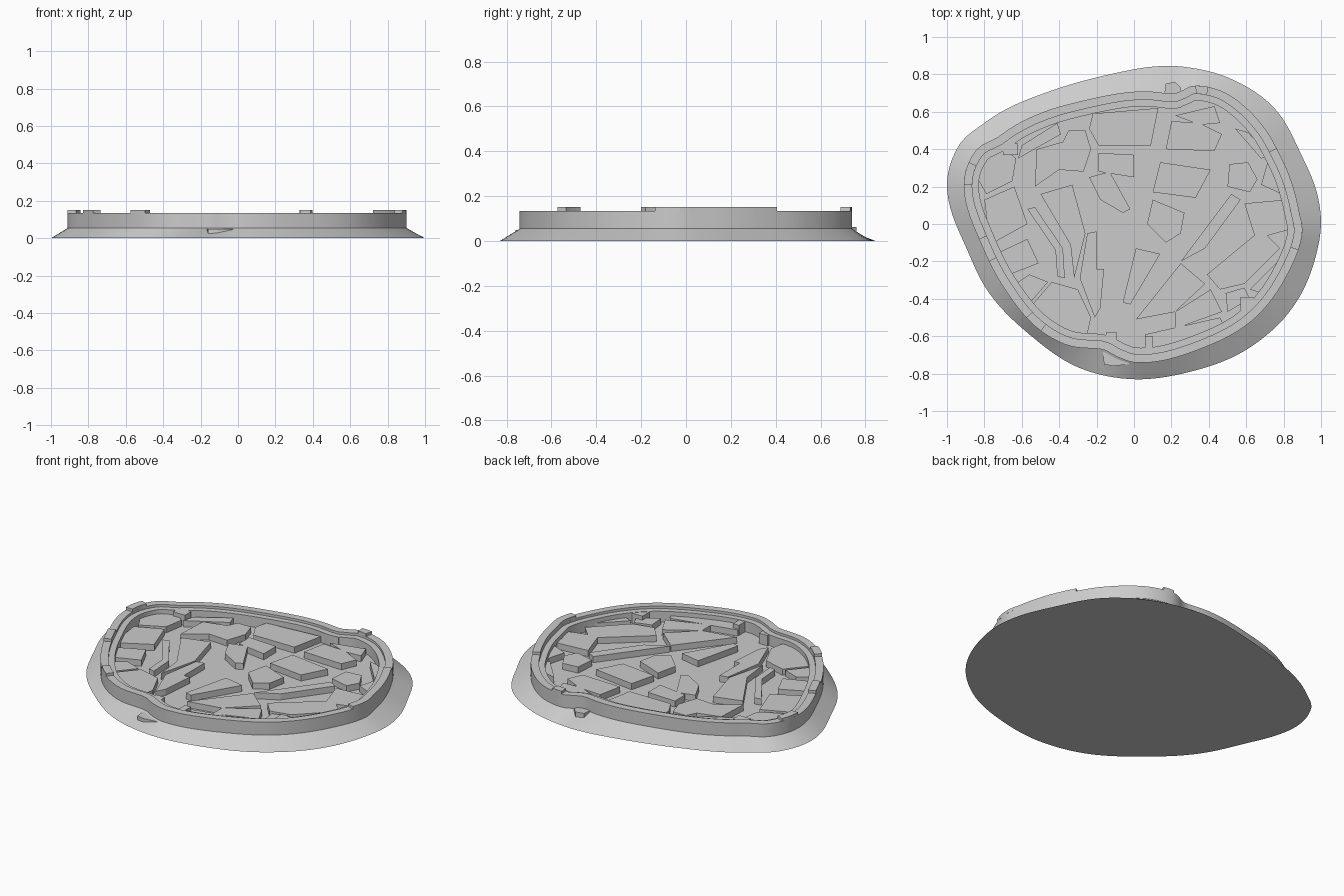
import bpy, bmesh, math
from mathutils import Vector

if "Cube" in bpy.data.objects:
    bpy.data.objects.remove(bpy.data.objects["Cube"])

# Outline control points in hundredths, counter-clockwise
SKIRT = [(100, 0), (98, 16), (89, 38), (75, 62), (51, 78), (27, 84), (-13, 80), (-45, 71),
         (-80, 54), (-93, 43), (-100, 21), (-90, -12), (-80, -33), (-56, -59), (-29, -77),
         (0, -83), (30, -79), (62, -66), (86, -43), (98, -14)]
WALL = [(90, -5), (88, 8), (78, 37), (70, 51), (51, 69), (41, 73), (33, 74), (28, 73), (24, 70), (16, 70),
        (-27, 66), (-72, 47), (-84, 40), (-91, 22), (-82, -10), (-69, -35), (-50, -57), (-35, -65),
        (-17, -67), (-9, -71), (0, -74), (35, -67), (65, -50), (82, -27)]

FLOOR, LEDGE, RIM, TAB, PLATE = 0.055, 0.12, 0.135, 0.152, 0.093
INSET = (0.045, 0.08)


def polar_curve(points):
    """Smooth closed radius curve through the control points."""
    data = sorted((math.atan2(y, x) % math.tau, math.hypot(x, y) / 100) for x, y in points)
    n = len(data)

    def at(i):
        return data[i % n][0] + math.tau * (i // n), data[i % n][1]

    def slope(i):
        (a, r), (b, s) = at(i - 1), at(i + 1)
        return (s - r) / (b - a)

    def point(angle):
        a = angle % math.tau
        i = max((k for k in range(n) if data[k][0] <= a), default=-1)
        (a0, r0), (a1, r1) = at(i), at(i + 1)
        d = a1 - a0
        t = (a - a0) / d
        r = ((2*t**3 - 3*t**2 + 1) * r0 + (t**3 - 2*t**2 + t) * d * slope(i)
             + (3*t**2 - 2*t**3) * r1 + (t**3 - t**2) * d * slope(i + 1))
        return Vector((r * math.cos(angle), r * math.sin(angle)))
    return point


def ring(curve, angles, z, inset=0):
    out = []
    for a in angles:
        p = curve(a)
        t = (curve(a + 0.03) - curve(a - 0.03)).normalized()
        out.append((p.x - t.y * inset, p.y + t.x * inset, z))
    return out


def finish(name, bm, smooth=False):
    bmesh.ops.recalc_face_normals(bm, faces=bm.faces)
    mesh = bpy.data.meshes.new(name)
    bm.to_mesh(mesh)
    bm.free()
    ob = bpy.data.objects.new(name, mesh)
    bpy.context.collection.objects.link(ob)
    if smooth:
        bpy.context.view_layer.objects.active = ob
        ob.select_set(True)
        bpy.ops.object.shade_smooth_by_angle(angle=math.radians(25))
        ob.select_set(False)
    return ob


def loft(name, rings, smooth=False):
    """Skin a stack of equal closed rings and cap both ends."""
    bm = bmesh.new()
    loops = [[bm.verts.new(p) for p in r] for r in rings]
    n = len(loops[0])
    for lo, hi in zip(loops, loops[1:]):
        for i in range(n):
            j = (i + 1) % n
            bm.faces.new((lo[i], lo[j], hi[j], hi[i]))
    bm.faces.new(loops[0])
    bm.faces.new(loops[-1])
    return finish(name, bm, smooth)


def slab(name, outline, z0, z1):
    return loft(name, [[(x / 100, y / 100, z) for x, y in outline] for z in (z0, z1)])


# Base: sloping skirt, wall, stepped rim and sunken floor
skirt, wall = polar_curve(SKIRT), polar_curve(WALL)
full = [math.tau * i / 144 for i in range(144)]
loft("base_tray", [
    ring(skirt, full, 0), ring(wall, full, FLOOR), ring(wall, full, RIM),
    ring(wall, full, RIM, INSET[0]), ring(wall, full, LEDGE, INSET[0]),
    ring(wall, full, LEDGE, INSET[1]), ring(wall, full, FLOOR, INSET[1])], True)

# Raised tabs along the rim, given as start and end angle
for k, (a, b) in enumerate([(-9, 28), (61.5, 66), (159.5, 167), (185.5, 194.5), (221, 229)]):
    steps = max(2, round((b - a) / 2.5))
    arc = [math.radians(a + (b - a) * i / steps) for i in range(steps + 1)]
    loft(f"rim_tab_{k + 1}", [ring(wall, arc, z) + ring(wall, arc, z, INSET[0])[::-1]
                              for z in (RIM - 0.003, TAB)])

# Small ledges outside the wall at the two kinks, and blocks against its inside
slab("back_ledge", [(16, 68), (25, 68), (25, 73), (22, 76), (17, 75)], 0.02, 0.062)
slab("front_ledge", [(-17, -66), (-16, -75), (-11, -76), (-3, -75), (-1, -72)], 0.01, 0.05)
for k, (x0, y0, x1, y1) in enumerate([(-15, -65, -9, -58), (6, -68, 10, -60), (13, 62, 25, 68),
                                      (-70, 37, -62, 43), (57, -46, 64, -39)]):
    slab(f"inner_block_{k + 1}", [(x0, y0), (x1, y0), (x1, y1), (x0, y1)], 0.05, LEDGE - 0.002)

# Cracked stone plates, left and right half
LEFT = [
    [(-84, 25), (-79, 38), (-69, 40), (-63, 35), (-65, 23), (-79, 16)],
    [(-62, 35), (-60, 42), (-41, 54), (-39, 48)],
    [(-53, 20), (-52, 40), (-38, 44), (-35, 50), (-26, 50), (-23, 40), (-27, 28), (-40, 29)],
    [(-80, 13), (-64, 20), (-57, 0), (-77, -11)],
    [(-74, -16), (-57, -8), (-51, -21), (-69, -28)],
    [(-68, -35), (-56, -27), (-46, -31), (-58, -45)],
    [(-56, -45), (-44, -31), (-30, -35), (-23, -50), (-25, -59), (-37, -58)],
    [(-57, 8), (-53, 9), (-38, -13), (-37, -29), (-41, -28), (-42, -14)],
    [(-50, 16), (-33, 21), (-26, -5), (-32, -29), (-34, -11)],
    [(-25, -5), (-20, -4), (-20, -24), (-16, -24), (-18, -45), (-21, -50), (-29, -29)],
    [(-19, 38), (0, 37), (0, 25), (-19, 28)],
    [(-24, 25), (-13, 28), (-2, 8), (-6, 6), (-18, 13)],
]
RIGHT = [
    [(-22, 59), (13, 62), (9, 42), (-19, 42), (-24, 51)],
    [(17, 40), (20, 55), (35, 54), (47, 48), (43, 39)],
    [(22, 58), (43, 63), (46, 54), (35, 53)],
    [(14, 33), (41, 29), (33, 14), (10, 17)],
    [(10, 13), (27, 6), (25, -5), (17, -10), (7, 0)],
    [(25, -20), (52, 16), (57, 13), (38, -13)],
    [(51, 32), (61, 33), (66, 24), (62, 17), (50, 20)],
    [(54, 51), (61, 49), (72, 37), (68, 35)],
    [(72, 35), (78, 24), (79, 16), (68, 21)],
    [(59, 11), (81, 13), (83, -3), (65, -8)],
    [(39, -27), (68, -3), (78, -13), (59, -32), (46, -35)],
    [(1, -13), (14, -16), (-2, -43), (-6, -42)],
    [(1, -51), (25, -21), (38, -32), (22, -47)],
    [(22, -47), (41, -35), (47, -47), (22, -56)],
    [(6, -59), (46, -50), (49, -56), (9, -67)],
    [(49, -37), (59, -34), (62, -40), (50, -47)],
    [(62, -35), (81, -16), (78, -24), (68, -37)],
]
for k, outline in enumerate(LEFT + RIGHT):
    slab(f"stone_plate_{k + 1}", outline, FLOOR - 0.005, PLATE)
